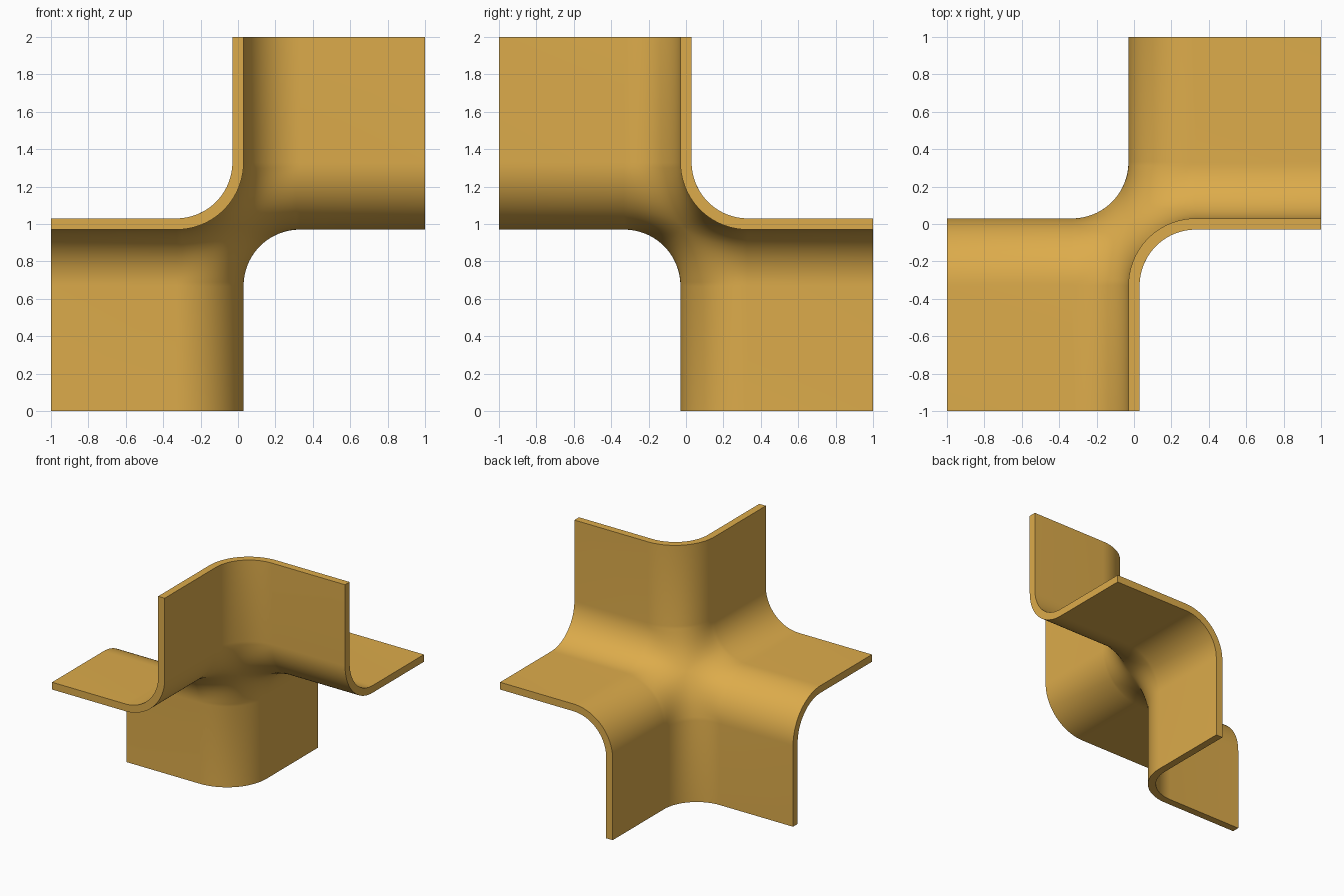
import bpy, bmesh, math
from mathutils import Vector

if "Cube" in bpy.data.objects:
    bpy.data.objects.remove(bpy.data.objects["Cube"])

# Six square panels meeting at the centre, alternating up and down (a six-sided saddle)
ring = [Vector(v) for v in ((1, 0, 0), (0, 0, 1), (0, -1, 0), (-1, 0, 0), (0, 0, -1), (0, 1, 0))]
lift = Vector((0, 0, 1))

bm = bmesh.new()
hub = bm.verts.new(lift)
tips = [bm.verts.new(a + lift) for a in ring]
for i in range(6):
    j = (i + 1) % 6
    corner = bm.verts.new(ring[i] + ring[j] + lift)
    bm.faces.new((hub, tips[i], corner, tips[j]))
bmesh.ops.recalc_face_normals(bm, faces=bm.faces[:])

# Round the six folds and the hub where they meet
folds = [e for e in bm.edges if len(e.link_faces) == 2]
bmesh.ops.bevel(bm, geom=folds + [hub], offset=0.33, offset_type='OFFSET',
                segments=24, profile=0.5, affect='EDGES', clamp_overlap=False)
mesh = bpy.data.meshes.new("folded_sheet")
bm.to_mesh(mesh)
bm.free()
sheet = bpy.data.objects.new("folded_sheet", mesh)
bpy.context.collection.objects.link(sheet)

# Sheet thickness
solid = sheet.modifiers.new("thickness", 'SOLIDIFY')
solid.thickness = 0.06
solid.offset = 0

bpy.context.view_layer.objects.active = sheet
sheet.select_set(True)
bpy.ops.object.modifier_apply(modifier=solid.name)
bpy.ops.object.shade_smooth_by_angle(angle=math.radians(35))

# Golden colour
mat = bpy.data.materials.new("golden")
mat.diffuse_color = (0.72, 0.41, 0.07, 1)
mat.use_nodes = True
mat.node_tree.nodes["Principled BSDF"].inputs["Base Color"].default_value = mat.diffuse_color
mesh.materials.append(mat)
